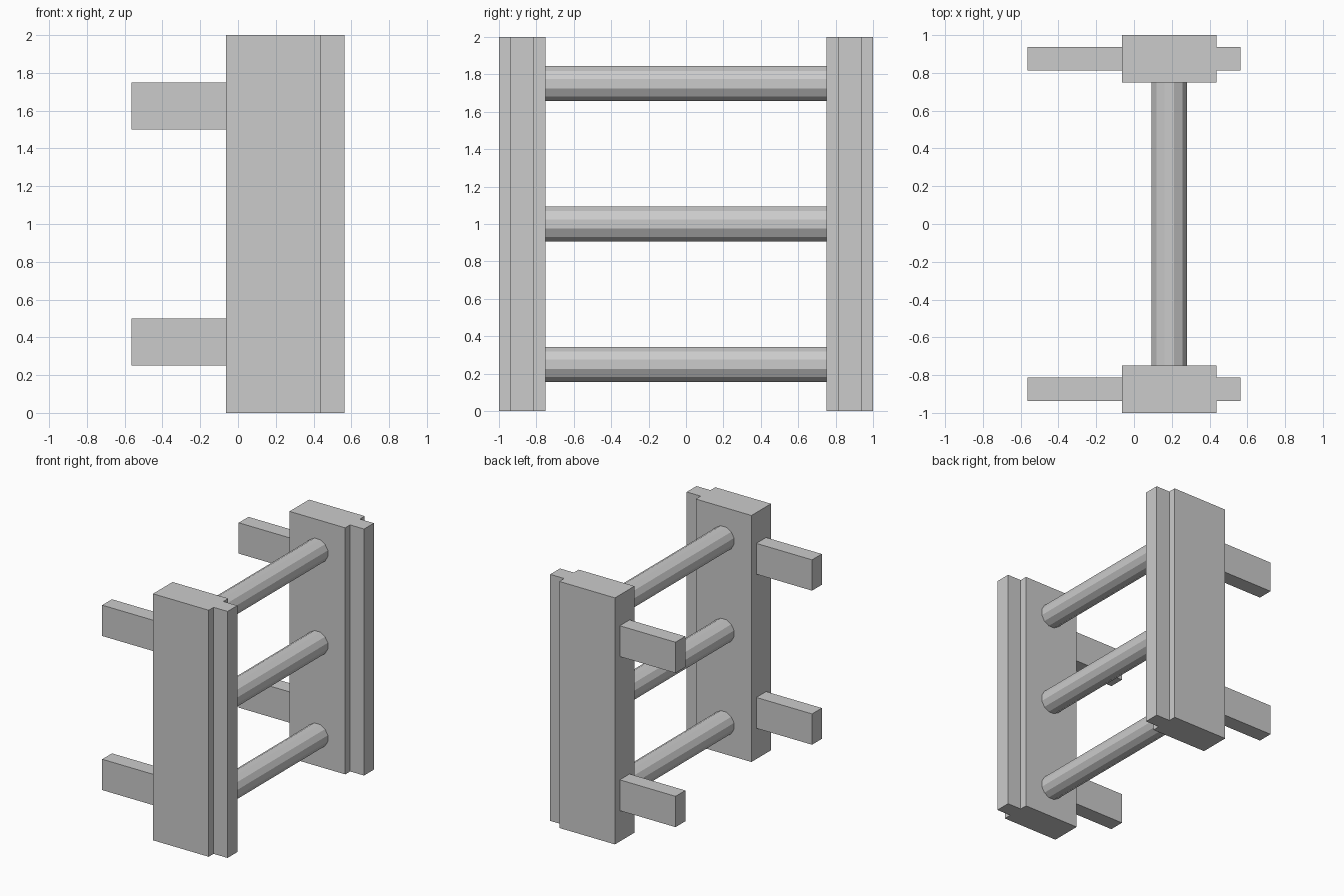
import bpy
import math

if "Cube" in bpy.data.objects:
    bpy.data.objects.remove(bpy.data.objects["Cube"])


def box(name, x, y, z):
    """Box from (min, max) ranges on each axis."""
    bpy.ops.mesh.primitive_cube_add(size=1, location=[(a + b) / 2 for a, b in (x, y, z)])
    ob = bpy.context.object
    ob.name = name
    ob.scale = [b - a for a, b in (x, y, z)]
    bpy.ops.object.transform_apply(location=False, rotation=False, scale=True)
    return ob


for side, s in (("left", -1), ("right", 1)):
    wide = sorted((0.75 * s, 1.0 * s))
    thin = sorted((0.8125 * s, 0.9375 * s))
    # Upright rail and its narrow front strip
    box(f"{side}_rail", (-0.0625, 0.4375), wide, (0, 2))
    box(f"{side}_front_strip", (0.4375, 0.5625), thin, (0, 2))
    # Wall brackets behind the rail
    for level, z in (("lower", 0.25), ("upper", 1.5)):
        box(f"{side}_{level}_bracket", (-0.5625, -0.0625), thin, (z, z + 0.25))

# Twelve-sided rungs with flats facing along x and z
for i, z in enumerate((0.25, 1.0, 1.75)):
    bpy.ops.mesh.primitive_cylinder_add(vertices=12, radius=0.097, depth=1.5)
    rung = bpy.context.object
    rung.name = f"rung_{i + 1}"
    rung.rotation_euler = (0, 0, math.radians(15))
    bpy.ops.object.transform_apply(location=False, rotation=True, scale=False)
    rung.rotation_euler = (math.radians(90), 0, 0)
    rung.location = (0.1875, 0, z)
    bpy.ops.object.transform_apply(location=False, rotation=True, scale=False)
